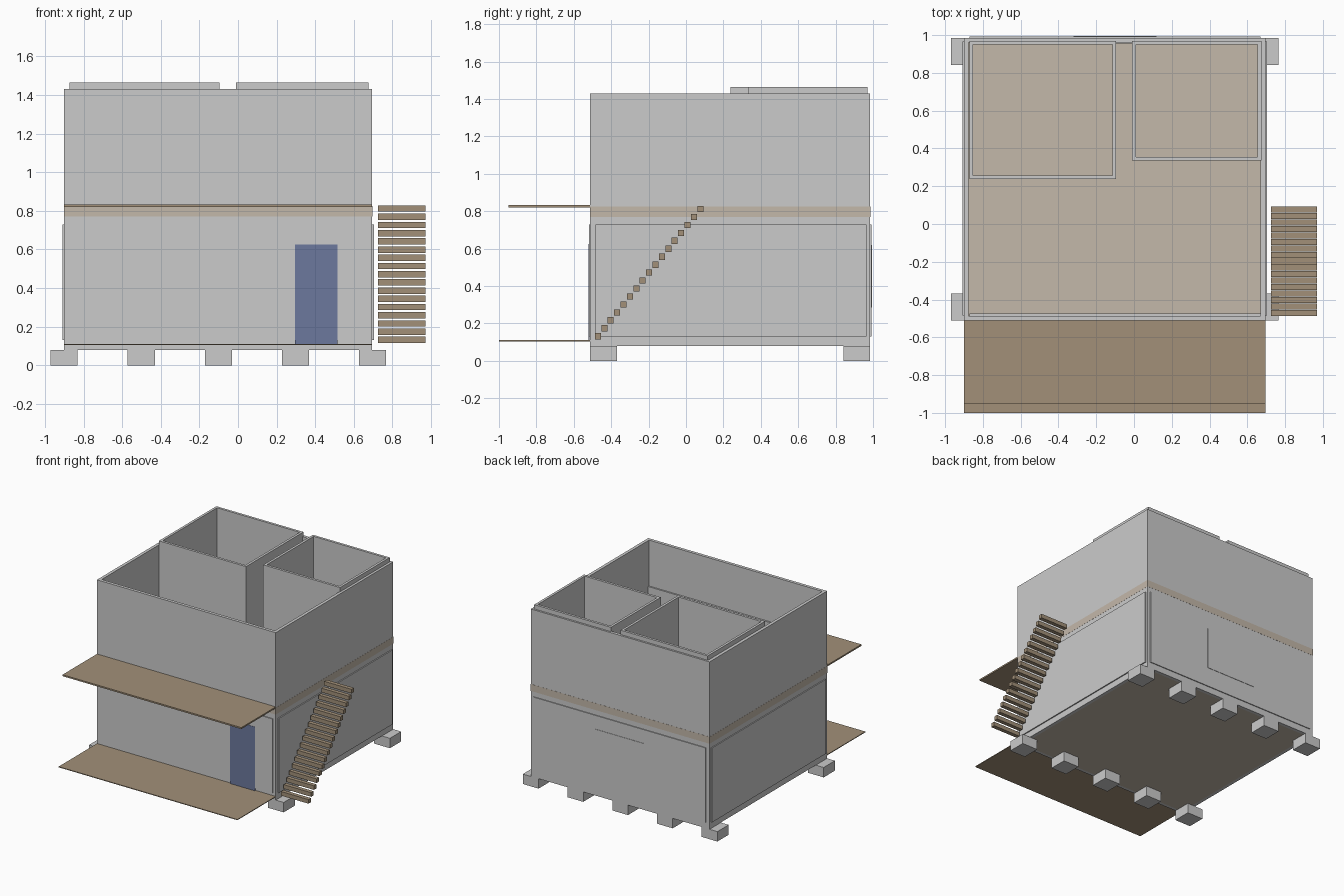
import bpy, bmesh
from mathutils import Matrix, Vector

if "Cube" in bpy.data.objects:
    bpy.data.objects.remove(bpy.data.objects["Cube"])


def material(name, rgb):
    m = bpy.data.materials.new(name)
    m.diffuse_color = (*rgb, 1)
    m.use_nodes = True
    m.node_tree.nodes["Principled BSDF"].inputs["Base Color"].default_value = m.diffuse_color
    return m


timber = material("timber", (0.36, 0.28, 0.19))
beige = material("beige_floor", (0.55, 0.48, 0.40))
blue = material("blue_door", (0.15, 0.19, 0.34))


def boxes(name, extents, mat=None):
    """One object made of boxes given as (x0, x1, y0, y1, z0, z1)."""
    bm = bmesh.new()
    for x0, x1, y0, y1, z0, z1 in extents:
        c = Vector((x0 + x1, y0 + y1, z0 + z1)) / 2
        bmesh.ops.create_cube(bm, size=1, matrix=Matrix.Translation(c)
                              @ Matrix.Diagonal((x1 - x0, y1 - y0, z1 - z0, 1)))
    me = bpy.data.meshes.new(name)
    bm.to_mesh(me)
    bm.free()
    ob = bpy.data.objects.new(name, me)
    bpy.context.collection.objects.link(ob)
    if mat:
        me.materials.append(mat)
    return ob


def wall_ring(name, x0, x1, y0, y1, z0, z1, t):
    """Open-topped rectangular wall of thickness t."""
    bm = bmesh.new()
    rings = []
    for z in (z0, z1):
        for d in (0, t):
            rings.append([bm.verts.new(p) for p in (
                (x0 + d, y0 + d, z), (x1 - d, y0 + d, z),
                (x1 - d, y1 - d, z), (x0 + d, y1 - d, z))])
    for a, b in ((0, 2), (2, 3), (3, 1), (1, 0)):
        for i in range(4):
            j = (i + 1) % 4
            bm.faces.new((rings[a][i], rings[a][j], rings[b][j], rings[b][i]))
    bmesh.ops.recalc_face_normals(bm, faces=bm.faces)
    me = bpy.data.meshes.new(name)
    bm.to_mesh(me)
    bm.free()
    ob = bpy.data.objects.new(name, me)
    bpy.context.collection.objects.link(ob)
    return ob


X0, X1, Y0, Y1 = -0.9, 0.695, -0.512, 0.985

# Foundation blocks in two rows
boxes("foundation_blocks", [(-0.97 + 0.399 * i, -0.83 + 0.399 * i, y, y + 0.143, 0, 0.08)
                            for i in range(5) for y in (Y0, Y1 - 0.143)])

# Outer shell and floors
wall_ring("outer_walls", X0, X1, Y0, Y1, 0.08, 1.43, 0.025)
boxes("ground_floor", [(X0 + 0.02, X1 - 0.02, Y0 + 0.02, Y1 - 0.02, 0.08, 0.11)], beige)
boxes("upper_floor", [(X0 - 0.001, X1 + 0.001, Y0 - 0.001, Y1 + 0.001, 0.77, 0.825)], beige)

# Ground floor wall panels, slightly proud of the shell
boxes("end_wall_panels", [(X0 + 0.03, X1 - 0.025, a, b, 0.13, 0.73)
                          for a, b in ((-0.519, -0.476), (0.955, 0.992))])
boxes("side_wall_panels", [(a, b, -0.485, 0.965, 0.13, 0.73)
                           for a, b in ((-0.908, -0.87), (0.67, 0.704))])

# Low inner panels of the upper storey
boxes("upper_inner_panels", [(-0.87, 0.67, a, b, 0.825, 1.06)
                             for a, b in ((-0.49, -0.475), (0.955, 0.97))])

# Upper rooms
wall_ring("large_room", -0.872, -0.095, 0.238, 0.97, 0.825, 1.465, 0.02)
wall_ring("small_room", -0.01, 0.675, 0.335, 0.97, 0.825, 1.465, 0.02)

# Door and back window panel
boxes("door", [(0.295, 0.515, -0.521, -0.515, 0.11, 0.625)], blue)
boxes("back_window", [(-0.32, 0.12, 0.985, 0.995, 0.285, 0.62)])

# Porch deck and balcony
boxes("porch_deck", [(X0, X1, -1.0, Y0, 0.104, 0.11)], timber)
boxes("balcony", [(X0, X1, -0.95, Y0, 0.82, 0.832)], timber)

# Open outside stair
n = 17
boxes("stair_treads", [(0.725, 0.97, -0.487 + 0.5475 * i / (n - 1), -0.455 + 0.5475 * i / (n - 1),
                        0.115 + 0.68 * i / (n - 1), 0.148 + 0.68 * i / (n - 1))
                       for i in range(n)], timber)
